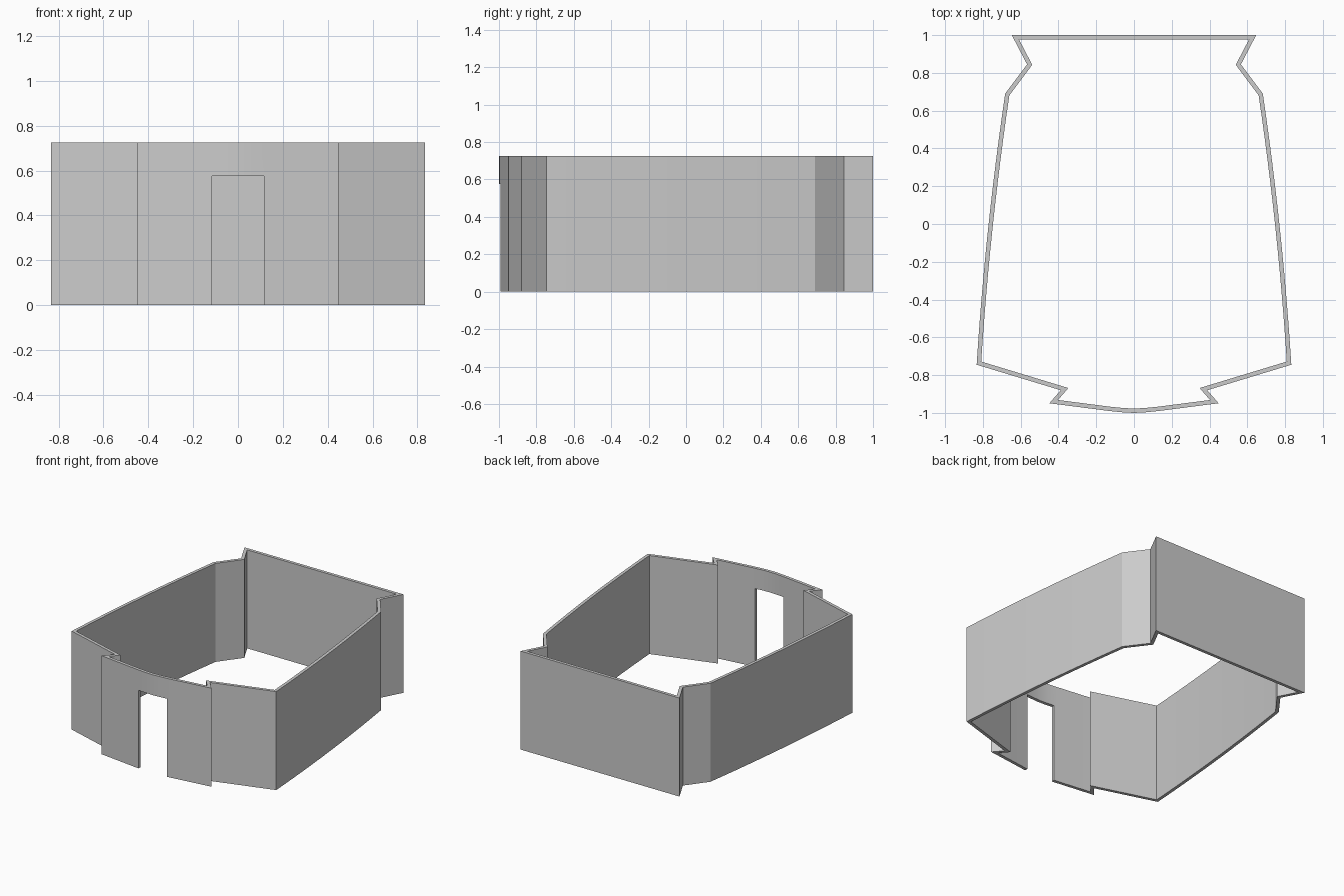
import bpy, bmesh
from mathutils import Vector

if "Cube" in bpy.data.objects:
    bpy.data.objects.remove(bpy.data.objects["Cube"])

HEIGHT, THICK = 0.725, 0.023
DOOR_W, DOOR_H = 0.233, 0.575


def bowed(a, b, bulge, steps):
    """Points from a to b, bowed outward in a shallow parabola."""
    a, b = Vector(a), Vector(b)
    d = (b - a).normalized()
    out = Vector((d.y, -d.x))
    pts = []
    for i in range(steps + 1):
        t = i / steps
        pts.append(a.lerp(b, t) + out * bulge * 4 * t * (1 - t))
    return pts


# Right half of the outer plan, counter-clockwise from the front centre
half = [Vector(p) for p in [(0, -1), (0.06, -0.997), (0.13, -0.99),
                            (0.448, -0.949), (0.388, -0.88)]]
half += bowed((0.833, -0.745), (0.682, 0.69), 0.015, 12)
half += [Vector((0.566, 0.845)), Vector((0.647, 1.0))]
outer = half + [Vector((-p.x, p.y)) for p in reversed(half[1:])]


def inset(pts, dist):
    """Mitred inward offset of a closed counter-clockwise loop."""
    result = []
    for i, p in enumerate(pts):
        d1 = (p - pts[i - 1]).normalized()
        d2 = (pts[(i + 1) % len(pts)] - p).normalized()
        n1, n2 = Vector((-d1.y, d1.x)), Vector((-d2.y, d2.x))
        result.append(p + (n1 + n2) * dist / (1 + n1.dot(n2)))
    return result


def add_object(name, bm):
    mesh = bpy.data.meshes.new(name)
    bm.to_mesh(mesh)
    bm.free()
    obj = bpy.data.objects.new(name, mesh)
    bpy.context.collection.objects.link(obj)
    return obj


# Continuous wall ring with open top and bottom
bm = bmesh.new()
rings = [[bm.verts.new((p.x, p.y, z)) for p in loop]
         for loop, z in ((outer, 0), (outer, HEIGHT),
                         (inset(outer, THICK), HEIGHT), (inset(outer, THICK), 0))]
n = len(outer)
for k in range(4):
    a, b = rings[k], rings[(k + 1) % 4]
    for i in range(n):
        j = (i + 1) % n
        bm.faces.new((a[i], a[j], b[j], b[i]))
bmesh.ops.recalc_face_normals(bm, faces=bm.faces)
walls = add_object("outer_walls", bm)

# Doorway cut through the front wall
bm = bmesh.new()
bmesh.ops.create_cube(bm, size=1)
bmesh.ops.scale(bm, vec=(DOOR_W, 0.3, DOOR_H + 0.2), verts=bm.verts)
bmesh.ops.translate(bm, vec=(0, -1, (DOOR_H - 0.2) / 2), verts=bm.verts)
cutter = add_object("doorway_cutter", bm)
cutter.hide_render = True

bpy.context.view_layer.objects.active = walls
walls.select_set(True)
mod = walls.modifiers.new("doorway", 'BOOLEAN')
mod.operation = 'DIFFERENCE'
mod.solver = 'EXACT'
mod.object = cutter
bpy.ops.object.modifier_apply(modifier=mod.name)
bpy.data.objects.remove(cutter)

# Smooth the bowed walls while keeping corners crisp
bpy.ops.object.shade_smooth_by_angle(angle=0.25)
